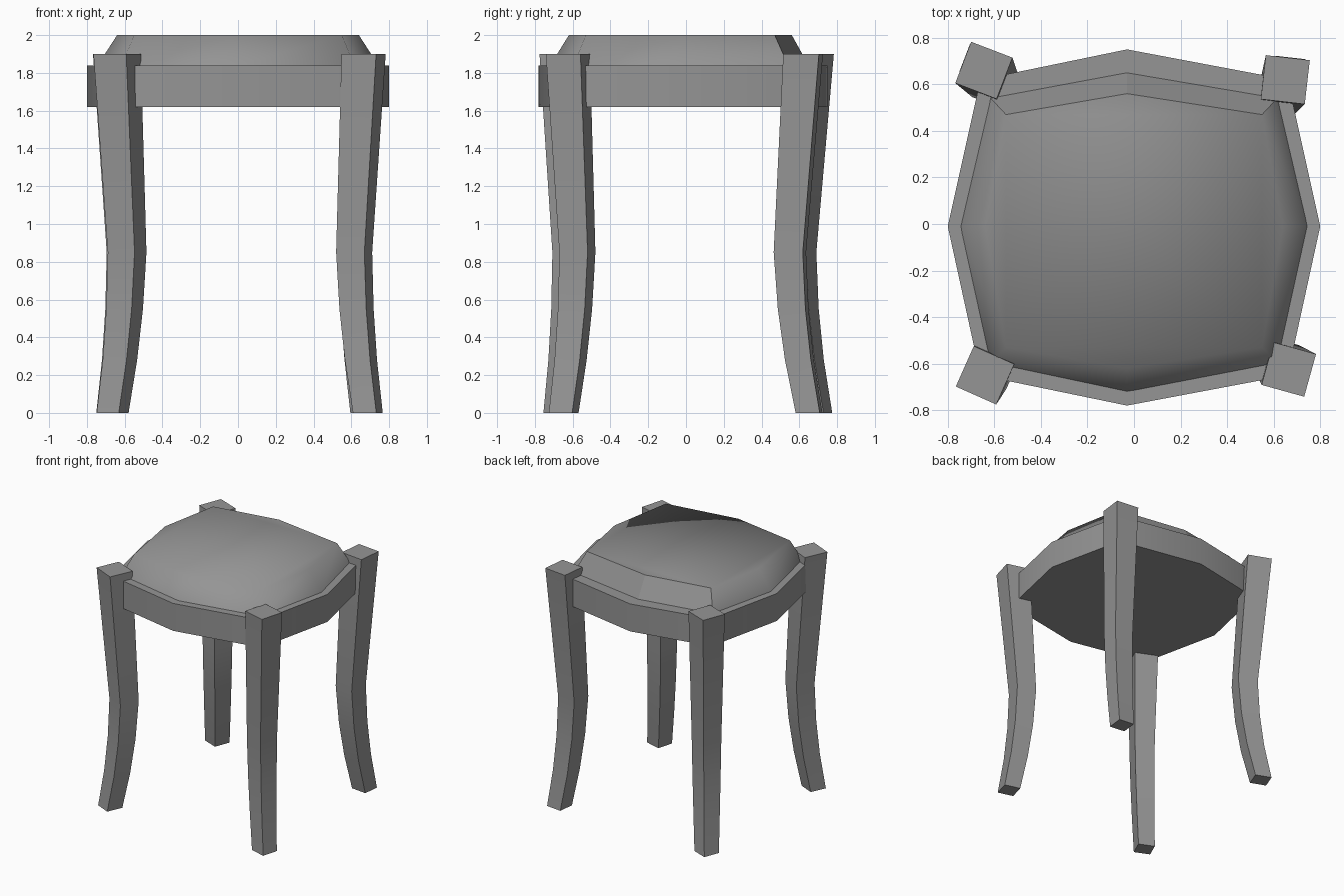
import bpy, bmesh, math
from mathutils import Matrix, Vector

cube = bpy.data.objects.get("Cube")
if cube:
    bpy.data.objects.remove(cube, do_unlink=True)

grey = bpy.data.materials.new("mid grey")
grey.use_nodes = True
grey.diffuse_color = (0.3, 0.3, 0.3, 1)
grey.node_tree.nodes["Principled BSDF"].inputs["Base Color"].default_value = (0.3, 0.3, 0.3, 1)


def loft(name, rings, angle=30, flat_side=None):
    """Closed solid through a stack of equal-sized rings of points."""
    bm = bmesh.new()
    loops = [[bm.verts.new(p) for p in ring] for ring in rings]
    n = len(loops[0])
    for low, high in zip(loops, loops[1:]):
        for i in range(n):
            j = (i + 1) % n
            bm.faces.new((low[i], low[j], high[j], high[i]))
    bm.faces.new(loops[0][::-1])
    bm.faces.new(loops[-1])
    bmesh.ops.recalc_face_normals(bm, faces=bm.faces)
    mesh = bpy.data.meshes.new(name)
    bm.to_mesh(mesh)
    bm.free()
    obj = bpy.data.objects.new(name, mesh)
    bpy.context.collection.objects.link(obj)
    mesh.materials.append(grey)
    bpy.ops.object.select_all(action='DESELECT')
    obj.select_set(True)
    bpy.context.view_layer.objects.active = obj
    bpy.ops.object.shade_smooth_by_angle(angle=math.radians(angle))
    # Crease around the faces that turn towards +y
    if flat_side:
        sharp = {k for p in mesh.polygons if p.normal.y > flat_side for k in p.edge_keys}
        for e in mesh.edges:
            if e.key in sharp:
                e.use_edge_sharp = True
    return obj


def octagon(z, side, front, back, cx, cf, cb):
    """Bowed square: side, front and back midpoints with four corners."""
    return [(side, -0.01, z), (cx, cb, z), (-0.03, back, z), (-cx, cb, z),
            (-side, -0.01, z), (-cx, cf, z), (-0.03, front, z), (cx, cf, z)]


# Apron under the cushion
apron = dict(side=0.80, front=-0.78, back=0.75, cx=0.66, cf=-0.65, cb=0.62)
loft("seat_apron", [octagon(1.62, **apron), octagon(1.84, **apron)], 25)

# Padded cushion with bevelled rim, crisp along the back
loft("seat_cushion",
     [octagon(1.83, 0.75, -0.725, 0.655, 0.62, -0.60, 0.545),
      octagon(2.0, 0.64, -0.62, 0.56, 0.55, -0.53, 0.47)], 70, 0.6)

# Curved legs: height, share of inward bend, thickness
profile = [(0, -0.45, 0.128), (0.28, 0.28, 0.138), (0.55, 0.75, 0.147),
           (0.85, 1, 0.155), (1.9, 0, 0.19)]
# Name, top centre, inward bend, twist
legs = [("front_left_leg", (0.665, -0.625), (-0.05, 0.05), -15.5),
        ("front_right_leg", (-0.64, -0.65), (0.053, 0.045), -24),
        ("back_left_leg", (0.65, 0.62), (-0.035, -0.07), -6.5),
        ("back_right_leg", (-0.645, 0.66), (0.05, -0.07), -21)]
for name, centre, bend, twist in legs:
    turn = Matrix.Rotation(math.radians(twist), 3, 'Z')
    rings = []
    for z, share, width in profile:
        mid = Vector((centre[0] + bend[0] * share, centre[1] + bend[1] * share, z))
        rings.append([mid + turn @ Vector((sx, sy, 0)) * width / 2
                      for sx, sy in ((-1, -1), (1, -1), (1, 1), (-1, 1))])
    loft(name, rings, 30)
